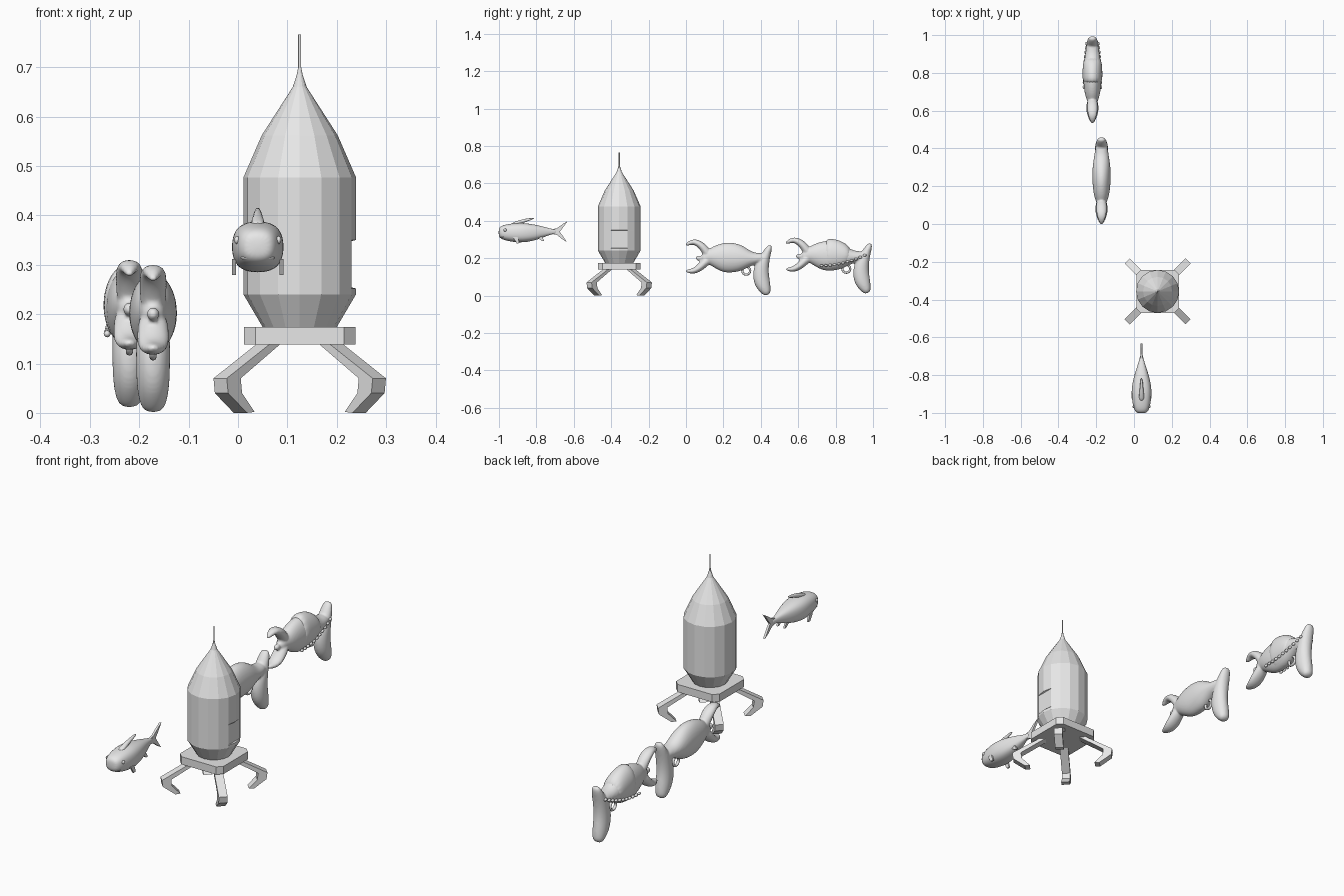
import bpy, bmesh, math
from mathutils import Vector, Matrix

old = bpy.data.objects.get("Cube")
if old:
    bpy.data.objects.remove(old)

grey = bpy.data.materials.new("light_grey")
grey.use_nodes = True
grey.diffuse_color = (0.8, 0.8, 0.8, 1)
grey.node_tree.nodes["Principled BSDF"].inputs["Base Color"].default_value = (0.8, 0.8, 0.8, 1)


def finish(name, bm, smooth=False, loc=(0, 0, 0), subsurf=0):
    bmesh.ops.recalc_face_normals(bm, faces=bm.faces)
    mesh = bpy.data.meshes.new(name)
    for f in bm.faces:
        f.smooth = smooth
    bm.to_mesh(mesh)
    bm.free()
    mesh.materials.append(grey)
    ob = bpy.data.objects.new(name, mesh)
    ob.location = loc
    bpy.context.collection.objects.link(ob)
    if subsurf:
        mod = ob.modifiers.new("Subdivision", 'SUBSURF')
        mod.levels = mod.render_levels = subsurf
    return ob


def bridge(bm, rings):
    n = len(rings[0])
    for a, b in zip(rings, rings[1:]):
        for i in range(n):
            bm.faces.new((a[i], a[(i + 1) % n], b[(i + 1) % n], b[i]))
    bm.faces.new(rings[0])
    bm.faces.new(rings[-1])


def loft(bm, path, power=1.0, n=12):
    """Oval rings along a path in the side plane; each stop is y, z, radius, half width."""
    rings = []
    for k, (y, z, r, w) in enumerate(path):
        a, b = path[max(k - 1, 0)], path[min(k + 1, len(path) - 1)]
        t = Vector((0, b[0] - a[0], b[1] - a[1])).normalized()
        normal = Vector((0, -t.z, t.y))
        ring = []
        for i in range(n):
            ang = math.tau * i / n
            c, s = (math.copysign(abs(v) ** power, v) for v in (math.cos(ang), math.sin(ang)))
            ring.append(bm.verts.new(Vector((w * c, y, z)) + normal * (r * s)))
        rings.append(ring)
    bridge(bm, rings)


def slab(bm, outline, half, matrix=Matrix()):
    """Side-plane outline given thickness across x."""
    bridge(bm, [[bm.verts.new(matrix @ Vector((x, y, z))) for y, z in outline] for x in (-half, half)])


def ball(bm, centre, size, seg=10):
    bmesh.ops.create_uvsphere(bm, u_segments=seg, v_segments=seg - 2, radius=1,
                              matrix=Matrix.Translation(centre) @ Matrix.Diagonal((*size, 1)))


# ---- Rocket ----
rocket = (0.125, -0.357, 0)
SIDES = 16
hull_profile = [(.074, .172), (.114, .24), (.114, .252), (.114, .254), (.114, .348), (.114, .35),
                (.114, .477), (.077, .562), (.014, .66), (.006, .685), (.003, .70), (.003, .766)]
bm = bmesh.new()
rings = []
for r, z in hull_profile:
    ring = []
    for i in range(SIDES):
        a = math.tau * i / SIDES
        rr = r
        if i == 0 and .253 < z < .349:      # doorway set back in the hull
            rr = r * math.cos(math.tau / SIDES)
        ring.append(bm.verts.new((rr * math.cos(a), rr * math.sin(a), z)))
    rings.append(ring)
bridge(bm, rings)
finish("rocket_hull", bm, loc=rocket)

# Square landing plate with clipped corners
bm = bmesh.new()
h, c = .113, .09
corners = [(h, -c), (h, c), (c, h), (-c, h), (-h, c), (-h, -c), (-c, -h), (c, -h)]
bridge(bm, [[bm.verts.new((x, y, z)) for x, y in corners] for z in (.138, .174)])
finish("landing_plate", bm, loc=rocket)

# Four bent legs on the diagonals
leg_outline = [(.10, .142), (.228, .07), (.224, .04), (.17, 0), (.148, .002), (.184, .04), (.188, .07), (.07, .142)]
for i, label in enumerate(("back_left", "back_right", "front_right", "front_left")):
    bm = bmesh.new()
    slab(bm, leg_outline, .019, Matrix.Rotation(math.radians(-45 + 90 * i), 4, 'Z'))
    finish(label + "_leg", bm, loc=rocket)

# ---- Fish ----
fish = (0.04, 0, 0)
bm = bmesh.new()
loft(bm, [(-1.002, .338, .018, .02), (-.992, .338, .034, .036), (-.96, .337, .045, .047),
          (-.9, .336, .054, .055), (-.85, .336, .051, .051), (-.8, .338, .041, .039),
          (-.75, .341, .025, .022), (-.715, .342, .013, .011), (-.69, .342, .012, .006)], .8, 16)
finish("fish_body", bm, True, fish, 2)

bm = bmesh.new()
slab(bm, [(-.735, .35), (-.69, .36), (-.655, .385), (-.633, .398), (-.66, .36), (-.675, .342),
          (-.66, .32), (-.636, .285), (-.66, .3), (-.69, .324), (-.735, .333)], .005)
finish("fish_tail", bm, loc=fish)

bm = bmesh.new()
loft(bm, [(-.94, .378, .006, .016), (-.9, .389, .012, .014), (-.86, .402, .01, .009), (-.81, .414, .004, .005)], 1, 8)
finish("fish_back_fin", bm, True, fish, 1)

for side, label in ((1, "left"), (-1, "right")):
    bm = bmesh.new()
    slab(bm, [(-.925, .312), (-.9, .312), (-.89, .28), (-.905, .279)], .004, Matrix.Translation((.048 * side, 0, 0)))
    finish(label + "_front_fin", bm, loc=fish)
    bm = bmesh.new()
    slab(bm, [(-.795, .31), (-.77, .315), (-.758, .292), (-.77, .292)], .004, Matrix.Translation((.018 * side, 0, 0)))
    finish(label + "_belly_fin", bm, loc=fish)
    bm = bmesh.new()
    ball(bm, (.042 * side, -.967, .35), (.006, .008, .008))
    finish(label + "_eye", bm, True, fish)

bm = bmesh.new()
ball(bm, (0, -.978, .314), (.036, .018, .007), 14)
finish("fish_lip", bm, True, fish)

# ---- Claw-mouthed blasters ----
body = [(.08, .195, .02, .02), (.11, .203, .034, .026), (.145, .209, .058, .041), (.2, .203, .084, .049),
        (.25, .203, .084, .051), (.3, .199, .072, .05), (.35, .197, .037, .042), (.39, .198, .03, .036),
        (.43, .205, .022, .028)]
grip = [(.452, .27, .01, .017), (.442, .248, .019, .026), (.422, .205, .028, .033), (.402, .15, .042, .036),
        (.40, .10, .046, .036), (.41, .06, .043, .035), (.427, .025, .03, .03), (.438, .003, .016, .02)]
upper_claw = [(.125, .205, .025, .025), (.107, .24, .024, .028), (.08, .27, .021, .03),
              (.05, .287, .017, .026), (.025, .285, .014, .019), (-.004, .268, .006, .007)]
lower_claw = [(.125, .2, .025, .028), (.097, .172, .024, .033), (.066, .143, .02, .035),
              (.035, .128, .016, .027), (-.004, .132, .007, .008)]


def blaster(name, loc):
    bm = bmesh.new()
    for part in (body, grip, upper_claw, lower_claw):
        loft(bm, part)
    ball(bm, (0, .07, .2), (.014, .02, .014))
    ob = finish(name, bm, True, loc, 2)
    remesh = ob.modifiers.new("Blend", 'REMESH')
    remesh.mode = 'VOXEL'
    remesh.voxel_size = .005
    remesh.use_smooth_shade = True
    soften = ob.modifiers.new("Soften", 'SMOOTH')
    soften.factor, soften.iterations = .5, 4
    # Trigger ring under the body
    bm = bmesh.new()
    rings = []
    for k in range(16):
        a = math.tau * k / 16
        rings.append([bm.verts.new((.007 * math.sin(b),
                                    .322 + (.021 + .006 * math.cos(b)) * math.cos(a),
                                    .133 + (.021 + .006 * math.cos(b)) * math.sin(a)))
                      for b in (math.tau * j / 8 for j in range(8))])
    for a, b in zip(rings, rings[1:] + rings[:1]):
        for j in range(8):
            bm.faces.new((a[j], a[(j + 1) % 8], b[(j + 1) % 8], b[j]))
    finish(name + "_trigger_ring", bm, True, loc)


blaster("front_blaster", (-.172, 0, 0))
rear = (-.22, .535, .01)
blaster("rear_blaster", rear)

# Shell plate and studs on the rear blaster
bm = bmesh.new()
loft(bm, [(y, z + .006, r + .003, w + .003) for y, z, r, w in body[3:7]], 1, 16)
finish("rear_blaster_shell", bm, True, rear, 2)

bm = bmesh.new()
for side in (-1, 1):
    for k in range(11):
        t = k / 10
        ball(bm, (side * (.045 - .014 * t * t), .19 + .23 * t, .15 + .055 * t * t), (.007, .01, .007), 8)
finish("rear_blaster_studs", bm, True, rear)
